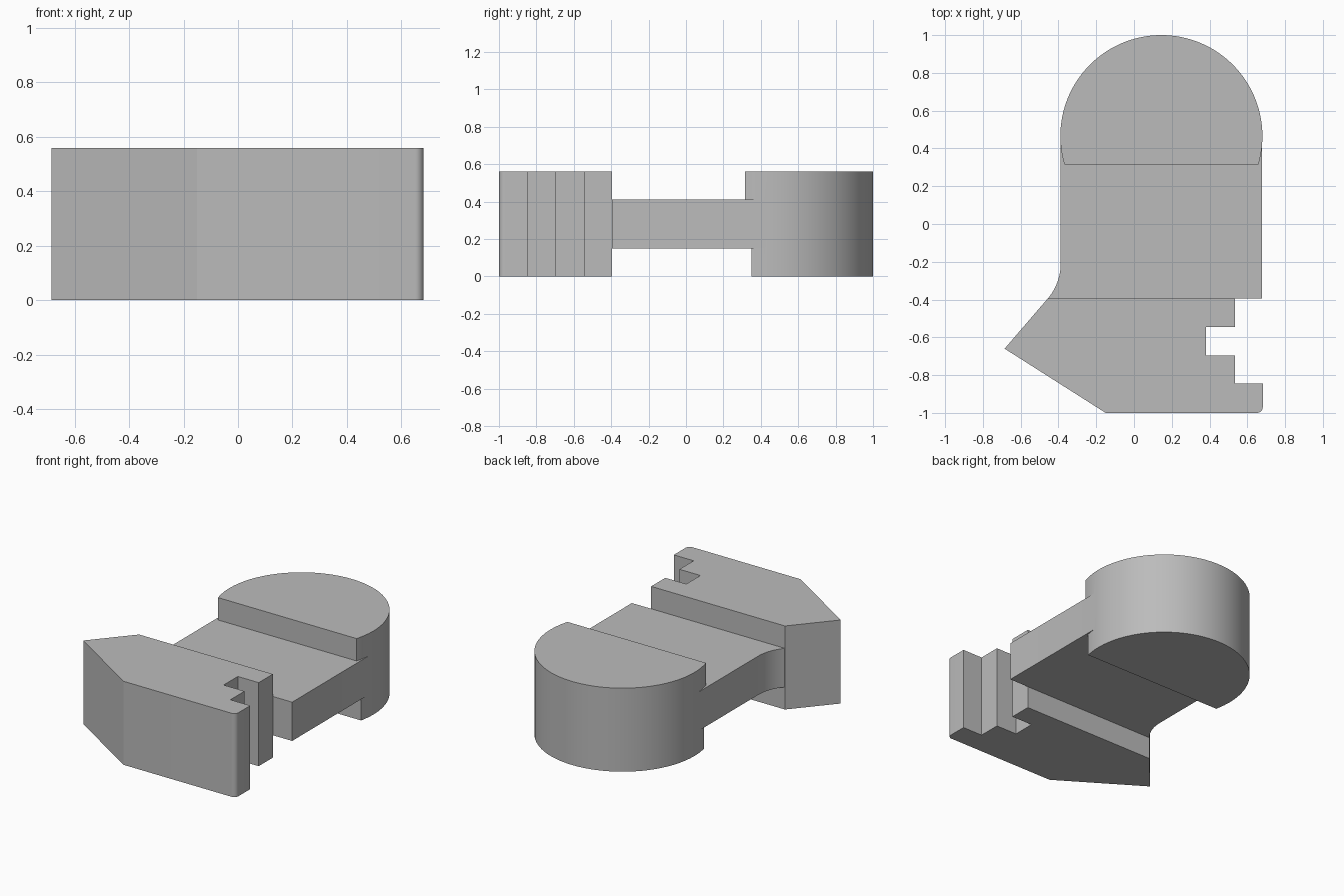
import bpy, bmesh, math

if "Cube" in bpy.data.objects:
    bpy.data.objects.remove(bpy.data.objects["Cube"])

grey = bpy.data.materials.new("plain grey")
grey.diffuse_color = (0.5, 0.5, 0.5, 1)
grey.use_nodes = True
grey.node_tree.nodes["Principled BSDF"].inputs["Base Color"].default_value = grey.diffuse_color


def extrude(name, outline, z0, z1):
    """Solid prism from a plan outline (counter-clockwise)."""
    bm = bmesh.new()
    face = bm.faces.new([bm.verts.new((x, y, z0)) for x, y in outline])
    ext = bmesh.ops.extrude_face_region(bm, geom=[face], use_keep_orig=True)
    for v in ext["geom"]:
        if isinstance(v, bmesh.types.BMVert):
            v.co.z = z1
    bmesh.ops.recalc_face_normals(bm, faces=bm.faces)
    mesh = bpy.data.meshes.new(name)
    bm.to_mesh(mesh)
    bm.free()
    mesh.materials.append(grey)
    ob = bpy.data.objects.new(name, mesh)
    bpy.context.collection.objects.link(ob)
    return ob


def arc(cx, cy, r, a0, a1, n):
    return [(cx + r * math.cos(math.radians(a0 + (a1 - a0) * i / n)),
             cy + r * math.sin(math.radians(a0 + (a1 - a0) * i / n)))
            for i in range(n + 1)]


def round_pad(name, cut_y, z0, z1):
    """Disc with its front sliced off flat at cut_y."""
    cx, cy, r = 0.145, 0.465, 0.535
    half = math.sqrt(r * r - (cut_y - cy) ** 2)
    ring = [p for p in arc(cx, cy, r, -90, 270, 128)[:-1] if p[1] > cut_y + 0.002]
    return extrude(name, [(cx + half, cut_y)] + ring + [(cx - half, cut_y)], z0, z1)


# Notched head with a pointed left side and a rounded front right corner
head = extrude("notched_head", [
    (-0.685, -0.66), (-0.15, -1.0)] + arc(0.65, -0.968, 0.032, -90, 0, 8) + [
    (0.682, -0.845), (0.535, -0.845), (0.535, -0.695), (0.38, -0.695),
    (0.38, -0.545), (0.535, -0.545), (0.535, -0.395), (-0.457, -0.395)], 0, 0.56)

# Thinner shank, flared into the head on the left
shank = extrude("shank", [
    (-0.43, -0.45), (0.5, -0.45), (0.5, -0.395), (0.678, -0.395), (0.678, 0.465),
    (-0.388, 0.465)] + arc(-0.678, -0.208, 0.29, 0, -40, 12), 0.15, 0.41)

# Round end, its upper half reaching a little further forward
pad_low = round_pad("round_end_lower", 0.35, 0, 0.28)
pad_high = round_pad("round_end_upper", 0.315, 0.28, 0.56)

# Fuse everything into one solid body
for part in (head, pad_low, pad_high):
    mod = shank.modifiers.new("fuse " + part.name, 'BOOLEAN')
    mod.operation = 'UNION'
    mod.solver = 'EXACT'
    mod.object = part
bpy.context.view_layer.objects.active = shank
shank.select_set(True)
for mod in list(shank.modifiers):
    bpy.ops.object.modifier_apply(modifier=mod.name)
for part in (head, pad_low, pad_high):
    bpy.data.objects.remove(part)
shank.name = "notched_link_body"
bpy.ops.object.shade_smooth_by_angle(angle=math.radians(20))
